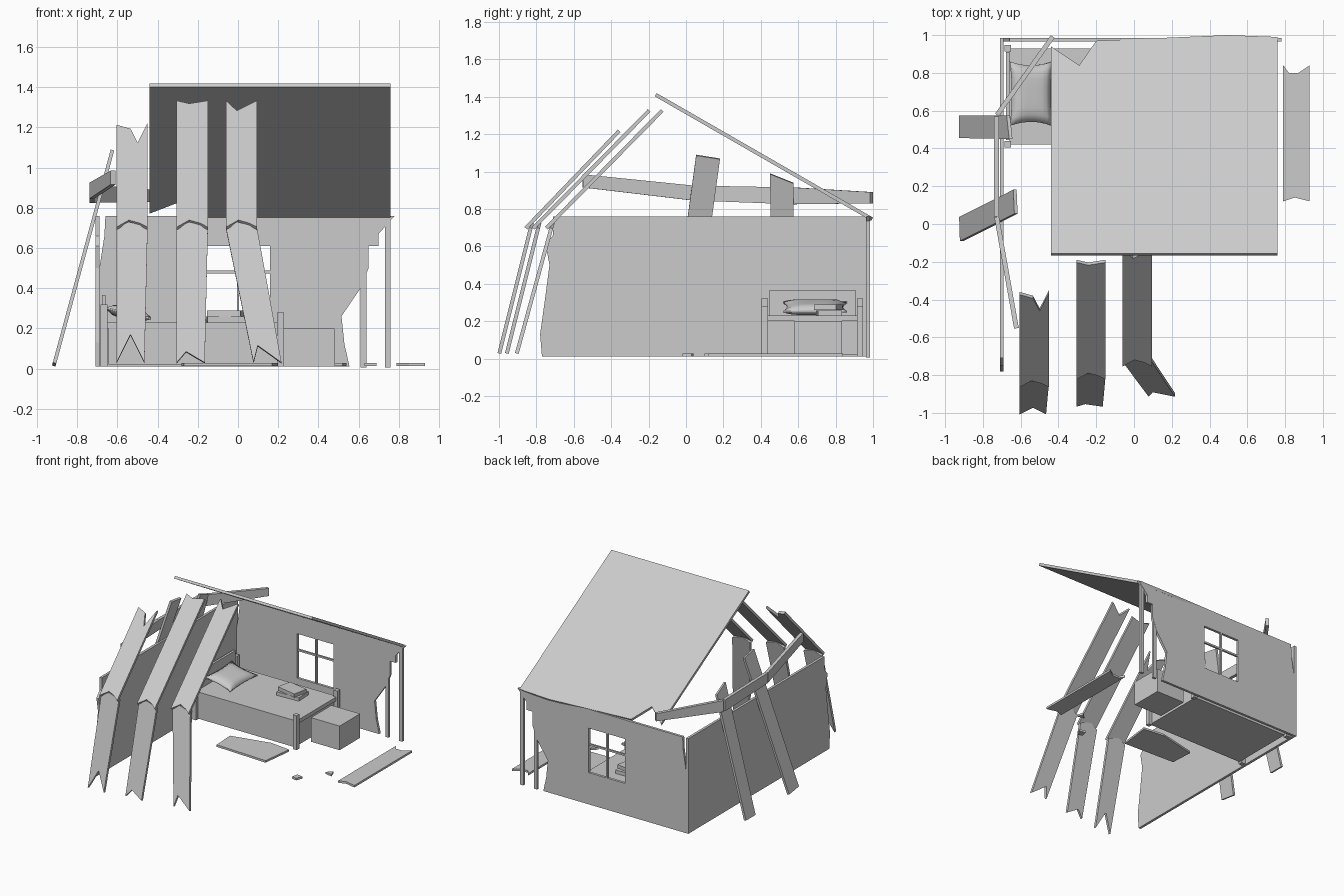
import bpy, bmesh, math
from mathutils import Vector, Matrix

if "Cube" in bpy.data.objects:
    bpy.data.objects.remove(bpy.data.objects["Cube"], do_unlink=True)

grey = bpy.data.materials.new("weathered_grey")
grey.use_nodes = True
tone = (0.6, 0.6, 0.6, 1)
grey.diffuse_color = tone
grey.node_tree.nodes["Principled BSDF"].inputs["Base Color"].default_value = tone


def finish(name, bm):
    bmesh.ops.recalc_face_normals(bm, faces=bm.faces)
    mesh = bpy.data.meshes.new(name)
    bm.to_mesh(mesh)
    bm.free()
    mesh.materials.append(grey)
    obj = bpy.data.objects.new(name, mesh)
    bpy.context.collection.objects.link(obj)
    return obj


def sheet(name, outline, origin, u, v, thick):
    """Flat board: outline spanned by u and v, thickened along their normal."""
    o, u, v = Vector(origin), Vector(u), Vector(v)
    bm = bmesh.new()
    face = bm.faces.new([bm.verts.new(o + u * a + v * b) for a, b in outline])
    push = u.cross(v).normalized() * thick
    ext = bmesh.ops.extrude_face_region(bm, geom=[face], use_keep_orig=True)
    new = [e for e in ext["geom"] if isinstance(e, bmesh.types.BMVert)]
    bmesh.ops.translate(bm, vec=push, verts=new)
    return finish(name, bm)


def box(name, x, y, z, turn=0):
    bm = bmesh.new()
    centre = Vector([(a + b) / 2 for a, b in (x, y, z)])
    size = [b - a for a, b in (x, y, z)]
    m = Matrix.Translation(centre) @ Matrix.Rotation(turn, 4, 'Z') @ Matrix.Diagonal((*size, 1))
    bmesh.ops.create_cube(bm, size=1, matrix=m)
    return finish(name, bm)


X, Y, Z = (1, 0, 0), (0, 1, 0), (0, 0, 1)

# Walls with broken edges
sheet("side_wall", [(0.985, 0.01), (0.985, 0.76), (-0.71, 0.76), (-0.71, 0.66), (-0.75, 0.61),
                    (-0.73, 0.5), (-0.755, 0.31), (-0.78, 0.13), (-0.77, 0.01)],
      (-0.71, 0, 0), Y, Z, 0.02)
back = sheet("back_wall", [(-0.69, 0.01), (-0.69, 0.5), (-0.665, 0.66), (-0.66, 0.76), (0.78, 0.76),
                           (0.7, 0.67), (0.7, 0.61), (0.65, 0.61), (0.65, 0.5), (0.61, 0.4),
                           (0.515, 0.26), (0.53, 0.12), (0.555, 0.01)],
             (0, 0.985, 0), X, Z, 0.02)

# Window opening and bars
cutter = box("window_cutter", (-0.17, 0.17), (0.9, 1.05), (0.26, 0.61))
cutter.hide_render = True
cut = back.modifiers.new("window", 'BOOLEAN')
cut.operation, cut.object, cut.solver = 'DIFFERENCE', cutter, 'EXACT'
bpy.context.view_layer.objects.active = back
bpy.ops.object.modifier_apply(modifier=cut.name)
bpy.data.objects.remove(cutter, do_unlink=True)
for x in (-0.165, 0, 0.165):
    box("window_upright", (x - 0.006, x + 0.006), (0.965, 0.985), (0.26, 0.61))
box("window_crossbar", (-0.17, 0.17), (0.968, 0.982), (0.473, 0.487))

# Bare wall studs
for x in (0.625, 0.745):
    box("wall_stud", (x - 0.014, x + 0.014), (0.963, 0.983), (0.005, 0.76))

# Roof panel with a broken lower corner
sheet("roof_panel", [(-0.44, -0.157), (0.76, -0.157), (0.76, 0.99), (0.5, 1.0), (-0.2, 0.97),
                     (-0.29, 0.84), (-0.44, 0.94)],
      (0, 0, 1.329), X, (0, 1, -0.575), -0.02)

# Collapsed front planks: (x, z) outlines on sloping planes
WIDE = 0.155
planks = (
    ("left", -0.605, -0.84, 0.96, -0.25, 0, [(1, 1.21), (0.68, 1.11), (0.45, 1.18), (0, 1.2)], (0.45, 0.17)),
    ("middle", -0.305, -0.80, 0.985, -0.25, 0, [(1, 1.32), (0.4, 1.305), (0, 1.32)], (0.3, 0.085)),
    ("right", -0.06, -0.73, 0.985, -0.275, -0.205, [(1, 1.32), (0.35, 1.27), (0, 1.32)], (0.25, 0.115)),
)
for side, x0, y0, up, low, skew, top, notch in planks:
    lower_edge = [(0, 0.69), (0.4, 0.725), (0.75, 0.71), (1, 0.69)]
    pts = [(x0 + a * WIDE, z - 0.7) for a, z in lower_edge + top]
    sheet("upper_plank_" + side, pts, (0, y0, 0.7), X, (0, up, 1), 0.02)
    low_pts = [(0, 0.03), notch, (0.9, 0.03), (1, 0.7), (0.75, 0.715), (0.4, 0.73), (0, 0.7)]
    pts = [(x0 + a * WIDE, z - 0.7) for a, z in low_pts]
    sheet("lower_plank_" + side, pts, (0, y0, 0.7), X, (skew, -low, 1), -0.02)

# Planks leaning on the side wall: (y, z) outlines
lean = 0.272
sheet("leaning_plank_back", [(0.455, 0.015), (0.575, 0.015), (0.575, 0.94), (0.45, 0.99)],
      (-0.93, 0, 0), Y, (lean, 0, 1), 0.018)
sheet("leaning_plank_front", [(-0.095, 0.03), (0.035, 0.015), (0.035, 1.07), (-0.095, 1.09)],
      (-0.93, 0, 0), Y, (lean, 0.137, 1), 0.018)

# Broken rail along the top of the side wall
rail = [(-0.42, 0.985, 0.86, 0.06), (-0.715, 0.57, 0.87, 0.09),
        (-0.715, 0.04, 0.885, 0.08), (-0.61, -0.55, 0.95, 0.07)]
for a, b in zip(rail, rail[1:]):
    start, run = Vector(a[:3]), Vector(b[:3]) - Vector(a[:3])
    sheet("broken_rail", [(0, -a[3] / 2), (1, -b[3] / 2), (1, b[3] / 2), (0, a[3] / 2)],
          start, run, Z, 0.025)

# Bed
box("bed_base", (-0.645, 0.2), (0.42, 0.93), (0.02, 0.2))
box("mattress", (-0.66, 0.215), (0.42, 0.93), (0.2, 0.23))
for y in (0.422, 0.93):
    box("head_post", (-0.685, -0.65), (y - 0.017, y + 0.017), (0.01, 0.32))
    box("foot_post", (0.195, 0.228), (y - 0.017, y + 0.017), (0.01, 0.28))
box("headboard", (-0.678, -0.66), (0.445, 0.91), (0.1, 0.365))

# Pillow: a subdivided slab thinned toward its rim
bm = bmesh.new()
bmesh.ops.create_cube(bm, size=2)
bmesh.ops.subdivide_edges(bm, edges=bm.edges, cuts=7, use_grid_fill=True)
for v in bm.verts:
    a, b = v.co.x, v.co.y
    puff = 0.15 + 0.85 * math.sqrt((1 - a ** 4) * (1 - b ** 4))
    v.co = (a * 0.115 * (0.9 + 0.1 * b * b), b * 0.17 * (0.88 + 0.12 * a * a), v.co.z * 0.03 * puff)
bm.transform(Matrix.Translation((-0.545, 0.69, 0.275)) @ Matrix.Rotation(0.22, 4, 'Y'))
pillow = finish("pillow", bm)
for f in pillow.data.polygons:
    f.use_smooth = True

# Books and crate
box("lower_book", (-0.155, 0.035), (0.7, 0.83), (0.23, 0.258), 0.05)
box("upper_book", (-0.145, 0.025), (0.7, 0.82), (0.26, 0.288), -0.2)
box("crate", (0.23, 0.48), (0.58, 0.835), (0.01, 0.2))

# Fallen pieces on the ground
debris = {
    "fallen_board": [(-0.27, 0.12), (0.17, 0.1), (0.2, 0.35), (0.03, 0.37), (-0.28, 0.3)],
    "fallen_plank": [(0.79, 0.12), (0.85, 0.14), (0.93, 0.12), (0.93, 0.84), (0.87, 0.8),
                     (0.82, 0.8), (0.79, 0.84)],
    "splinter_near": [(0.48, -0.01), (0.52, -0.02), (0.54, 0.03), (0.49, 0.04)],
    "splinter_far": [(0.63, 0.19), (0.69, 0.18), (0.67, 0.23)],
}
for name, pts in debris.items():
    sheet(name, pts, (0, 0, 0.012), X, Y, 0.016)
